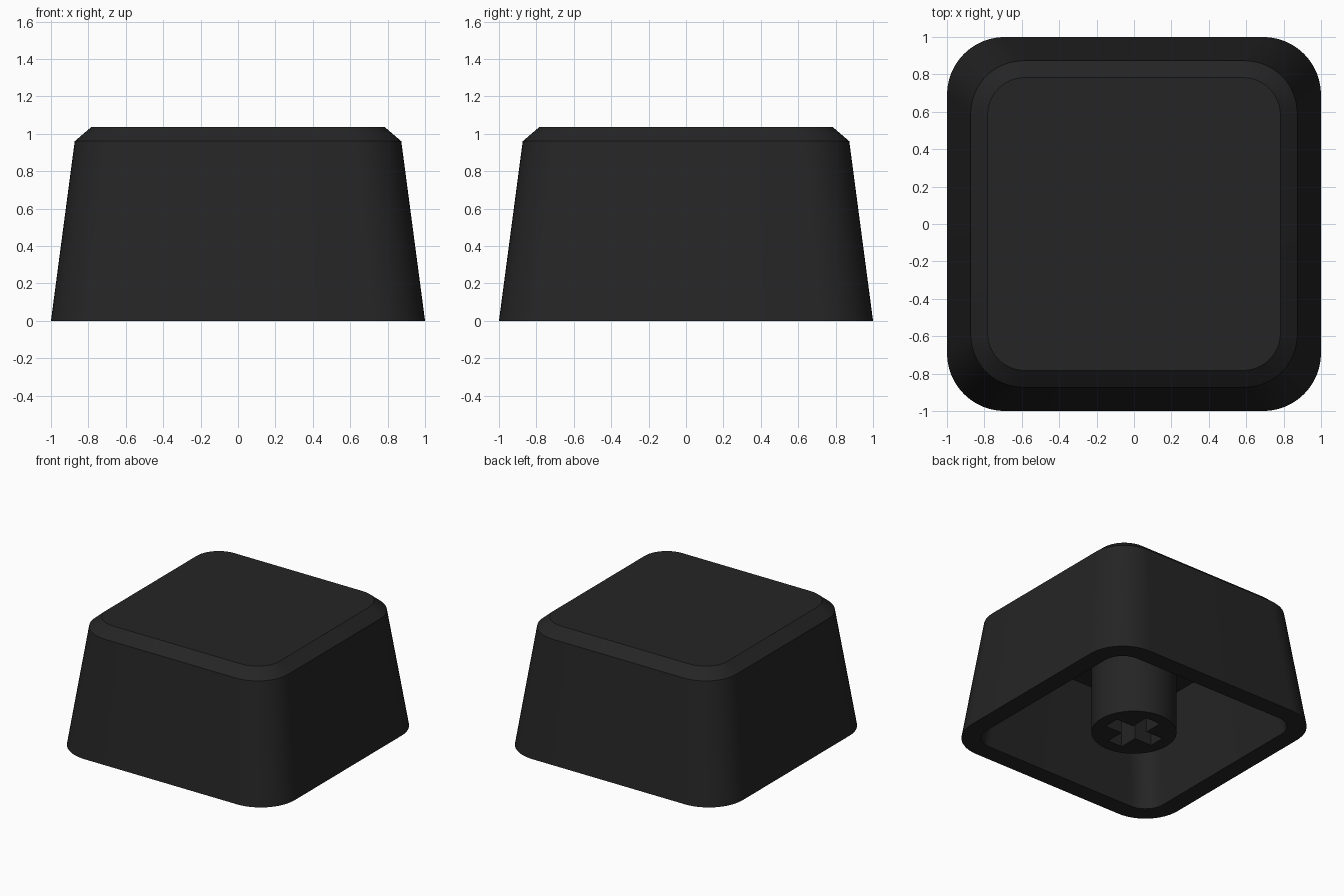
import bpy, bmesh, math

if "Cube" in bpy.data.objects:
    bpy.data.objects.remove(bpy.data.objects["Cube"])

black = bpy.data.materials.new("black plastic")
black.diffuse_color = (0.018, 0.018, 0.018, 1)
black.use_nodes = True
black.node_tree.nodes["Principled BSDF"].inputs["Base Color"].default_value = black.diffuse_color


def rounded_square(half, radius, z, steps=12):
    """Points of a rounded square, counter-clockwise from above."""
    pts, c = [], half - radius
    for q, (sx, sy) in enumerate([(1, 1), (-1, 1), (-1, -1), (1, -1)]):
        for i in range(steps + 1):
            a = math.pi / 2 * (q + i / steps)
            pts.append((sx * c + radius * math.cos(a), sy * c + radius * math.sin(a), z))
    return pts


def loft(name, rings):
    """Skin a stack of matching rings and cap both ends."""
    bm = bmesh.new()
    loops = [[bm.verts.new(p) for p in ring] for ring in rings]
    n = len(loops[0])
    for lo, hi in zip(loops, loops[1:]):
        for i in range(n):
            j = (i + 1) % n
            bm.faces.new((lo[i], lo[j], hi[j], hi[i]))
    bm.faces.new(loops[0][::-1])
    bm.faces.new(loops[-1])
    bmesh.ops.recalc_face_normals(bm, faces=bm.faces)
    mesh = bpy.data.meshes.new(name)
    bm.to_mesh(mesh)
    bm.free()
    mesh.materials.append(black)
    obj = bpy.data.objects.new(name, mesh)
    bpy.context.collection.objects.link(obj)
    return obj


def smooth(obj):
    bpy.ops.object.select_all(action='DESELECT')
    obj.select_set(True)
    bpy.context.view_layer.objects.active = obj
    bpy.ops.object.shade_smooth_by_angle(angle=math.radians(30))


# Hollow shell: ceiling, inner wall, bottom rim, tapered outer wall, bevel, flat top
shell = loft("keycap_shell", [rounded_square(*r) for r in (
    (0.75, 0.16, 0.80),
    (0.855, 0.17, 0.0),
    (1.0, 0.31, 0.0),
    (0.873, 0.28, 0.96),
    (0.783, 0.20, 1.037),
)])
smooth(shell)

# Round stem under the ceiling
circle = [(0.317 * math.cos(math.tau * i / 64), 0.317 * math.sin(math.tau * i / 64))
          for i in range(64)]
stem = loft("stem", [[(x, y, z) for x, y in circle] for z in (0.0, 0.82)])

# Cross-shaped socket cut into the stem
L, W = 0.22, 0.065
arm = [(L, -W), (L, W), (W, W)]
cross = []
for q in range(4):
    c, s = round(math.cos(q * math.pi / 2)), round(math.sin(q * math.pi / 2))
    cross += [(x * c - y * s, x * s + y * c) for x, y in arm]
cutter = loft("socket_cutter", [[(x, y, z) for x, y in cross] for z in (-0.1, 0.42)])

cut = stem.modifiers.new("socket", 'BOOLEAN')
cut.operation = 'DIFFERENCE'
cut.solver = 'EXACT'
cut.object = cutter
bpy.ops.object.select_all(action='DESELECT')
bpy.context.view_layer.objects.active = stem
stem.select_set(True)
bpy.ops.object.modifier_apply(modifier=cut.name)
bpy.data.objects.remove(cutter)
smooth(stem)
